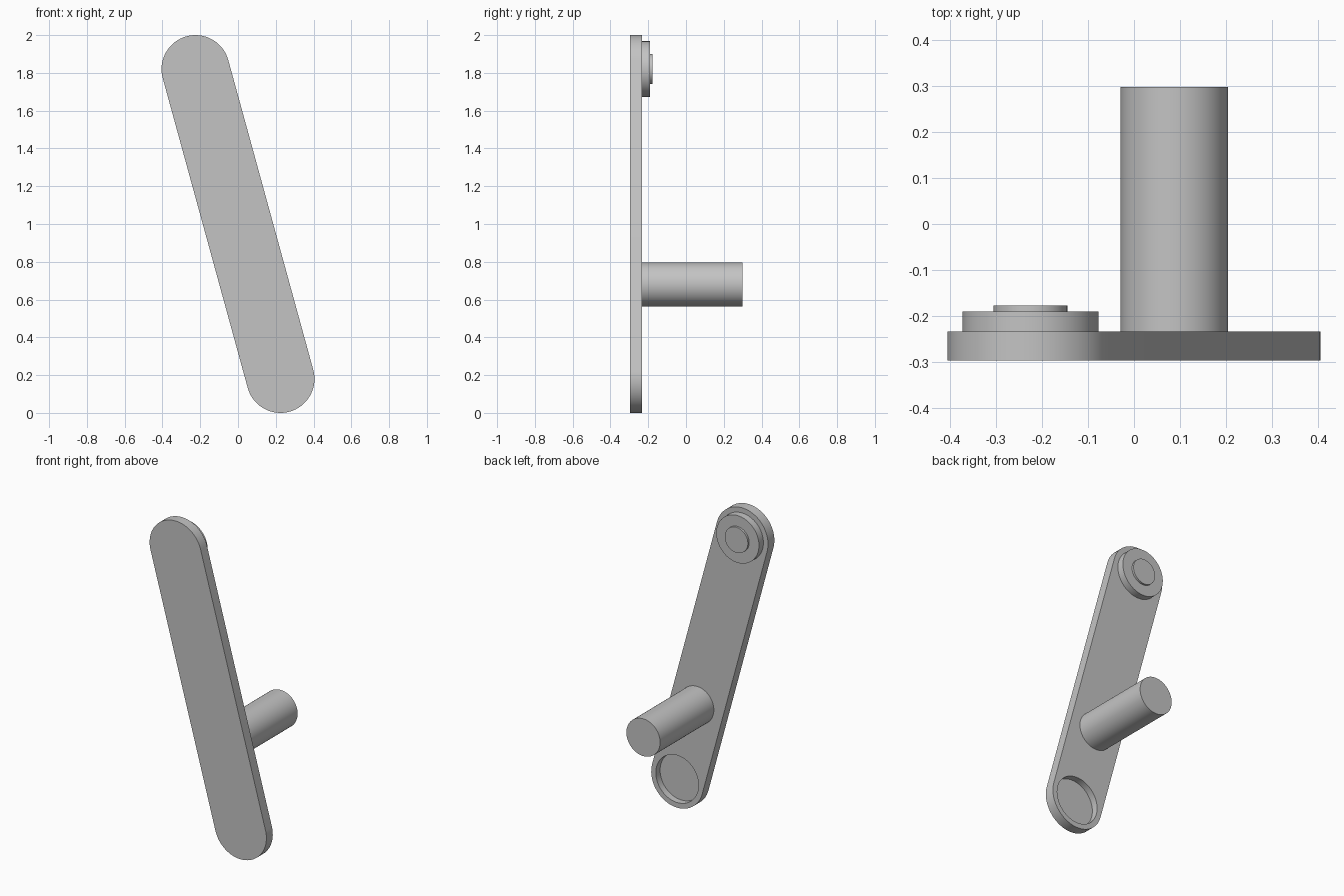
import bpy
import bmesh
from math import pi, cos, sin, atan2
from mathutils import Vector, Matrix

if "Cube" in bpy.data.objects:
    bpy.data.objects.remove(bpy.data.objects["Cube"], do_unlink=True)

TOP = Vector((-0.225, 1.82))      # arm end centres in x, z
BOTTOM = Vector((0.225, 0.18))
ARM_RADIUS = 0.18
FRONT, BACK = -0.297, -0.234      # plate faces in y
SINK = 0.01                       # overlap of attached parts with the plate

grey = bpy.data.materials.new("grey metal")
grey.use_nodes = True
grey.diffuse_color = (0.55, 0.55, 0.55, 1)
grey.node_tree.nodes["Principled BSDF"].inputs["Base Color"].default_value = (0.55, 0.55, 0.55, 1)


def finish(obj):
    bpy.ops.object.select_all(action="DESELECT")
    obj.select_set(True)
    bpy.context.view_layer.objects.active = obj
    bpy.ops.object.shade_smooth_by_angle()


def add_object(name, bm):
    bmesh.ops.recalc_face_normals(bm, faces=bm.faces)
    mesh = bpy.data.meshes.new(name)
    bm.to_mesh(mesh)
    bm.free()
    mesh.materials.append(grey)
    obj = bpy.data.objects.new(name, mesh)
    bpy.context.collection.objects.link(obj)
    return obj


def disc(name, centre, radius, y0, y1):
    """Cylinder along y between y0 and y1."""
    bm = bmesh.new()
    place = Matrix.Translation((centre.x, (y0 + y1) / 2, centre.y)) @ Matrix.Rotation(pi / 2, 4, "X")
    bmesh.ops.create_cone(bm, cap_ends=True, segments=64, radius1=radius,
                          radius2=radius, depth=y1 - y0, matrix=place)
    return add_object(name, bm)


def rounded_bar(name, a, b, radius, y0, y1, steps=32):
    """Plate with two half-round ends, extruded along y."""
    bm = bmesh.new()
    heading = atan2(a.y - b.y, a.x - b.x)
    verts = []
    for centre, start in ((a, heading - pi / 2), (b, heading + pi / 2)):
        for i in range(steps + 1):
            t = start + pi * i / steps
            verts.append(bm.verts.new((centre.x + radius * cos(t), y0, centre.y + radius * sin(t))))
    face = bm.faces.new(verts)
    out = bmesh.ops.extrude_face_region(bm, geom=[face], use_keep_orig=True)
    moved = [g for g in out["geom"] if isinstance(g, bmesh.types.BMVert)]
    bmesh.ops.translate(bm, verts=moved, vec=(0, y1 - y0, 0))
    return add_object(name, bm)


# Arm plate with a round socket sunk into the back of its lower end
arm = rounded_bar("arm_plate", TOP, BOTTOM, ARM_RADIUS, FRONT, BACK)
cutter = disc("socket_cutter", BOTTOM, 0.148, BACK - 0.042, BACK + 0.05)
cutter.hide_render = True
socket = arm.modifiers.new("socket", "BOOLEAN")
socket.operation = "DIFFERENCE"
socket.solver = "EXACT"
socket.object = cutter
bpy.context.view_layer.objects.active = arm
bpy.ops.object.modifier_apply(modifier=socket.name)
bpy.data.objects.remove(cutter, do_unlink=True)
finish(arm)

# Stepped boss at the upper end
finish(disc("boss", TOP, 0.148, BACK - SINK, -0.19))
finish(disc("boss_cap", TOP, 0.08, -0.19 - SINK, -0.177))

# Handle peg on the arm's centre line
finish(disc("handle_peg", BOTTOM.lerp(TOP, 0.305), 0.117, BACK - SINK, 0.298))
